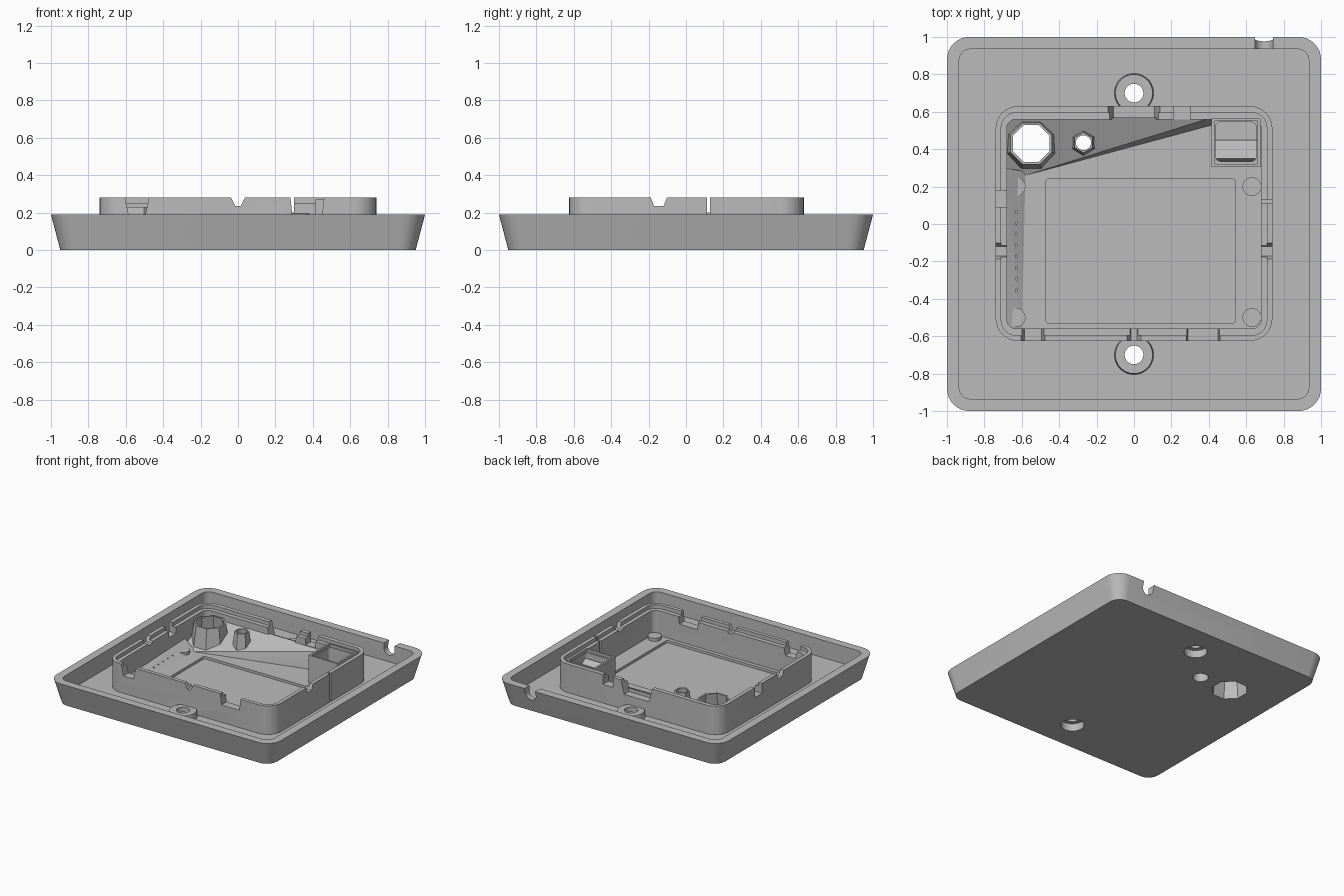
import bpy, bmesh, math
from mathutils import Matrix, Vector

old = bpy.data.objects.get("Cube")
if old:
    bpy.data.objects.remove(old, do_unlink=True)

grey = bpy.data.materials.new("plain_grey")
grey.use_nodes = True
grey.diffuse_color = (0.5, 0.5, 0.5, 1)
grey.node_tree.nodes["Principled BSDF"].inputs["Base Color"].default_value = (0.5, 0.5, 0.5, 1)

FLOOR = 0.05   # top of the base plate
TOP = 0.28     # top of the inner frame


def finish(name, bm):
    bmesh.ops.recalc_face_normals(bm, faces=bm.faces)
    mesh = bpy.data.meshes.new(name)
    bm.to_mesh(mesh)
    bm.free()
    ob = bpy.data.objects.new(name, mesh)
    bpy.context.collection.objects.link(ob)
    mesh.materials.append(grey)
    return ob


def outline(x0, x1, y0, y1, r, seg=8):
    pts = []
    corners = [(x1 - r, y1 - r), (x0 + r, y1 - r), (x0 + r, y0 + r), (x1 - r, y0 + r)]
    for k, (cx, cy) in enumerate(corners):
        for i in range(seg + 1):
            a = (k + i / seg) * math.pi / 2
            pts.append((cx + r * math.cos(a), cy + r * math.sin(a)))
    return pts


def loft(name, low, high, z0, z1):
    bm = bmesh.new()
    a = [bm.verts.new((x, y, z0)) for x, y in low]
    b = [bm.verts.new((x, y, z1)) for x, y in high]
    bm.faces.new(a)
    bm.faces.new(b)
    for i in range(len(a)):
        j = (i + 1) % len(a)
        bm.faces.new((a[i], a[j], b[j], b[i]))
    return finish(name, bm)


def slab(name, x0, x1, y0, y1, z0, z1, r=0.02):
    pts = outline(x0, x1, y0, y1, r)
    return loft(name, pts, pts, z0, z1)


def box(name, x0, x1, y0, y1, z0, z1):
    pts = [(x1, y1), (x0, y1), (x0, y0), (x1, y0)]
    return loft(name, pts, pts, z0, z1)


def cone(name, x, y, r0, r1, z0, z1, n=32):
    def ring(r):
        return [(x + r * math.cos(math.tau * (i + .5) / n),
                 y + r * math.sin(math.tau * (i + .5) / n)) for i in range(n)]
    return loft(name, ring(r0), ring(r1), z0, z1)


def hull(name, points):
    bm = bmesh.new()
    for p in points:
        bm.verts.new(p)
    bmesh.ops.convex_hull(bm, input=bm.verts)
    return finish(name, bm)


def cut(targets, cutters):
    for target in targets:
        for c in cutters:
            mod = target.modifiers.new("cut", "BOOLEAN")
            mod.object, mod.operation, mod.solver = c, "DIFFERENCE", "EXACT"
            bpy.context.view_layer.objects.active = target
            bpy.ops.object.modifier_apply(modifier=mod.name)
    for c in cutters:
        bpy.data.objects.remove(c, do_unlink=True)


def trapezoid(name, cx, cy, half_low, half_high, z0, along_x):
    # notch cutter running through one wall of the frame
    pts = []
    for h, z in ((half_low, z0), (half_high, TOP + .005), (half_high, TOP + .05)):
        for s in (-1, 1):
            for d in (-.08, .08):
                pts.append((cx + s * h, cy + d, z) if along_x else (cx + d, cy + s * h, z))
    return hull(name, pts)


# Tray with sloped sides
tray = loft("tray", outline(-.95, .95, -.95, .95, .09), outline(-1, 1, -1, 1, .12), 0, .19)
cord = cone("cord_cut", 0, 0, .048, .048, -.1, .1)
cord.data.transform(Matrix.Translation((.695, .98, .15)) @ Matrix.Rotation(math.pi / 2, 4, "X"))
cut([tray], [slab("tray_pocket", -.935, .935, -.935, .935, FLOOR, .3, .06),
             slab("panel_recess", -.47, .54, -.53, .24, .03, .3, .012),
             cord, box("cord_slot", .647, .743, .88, 1.1, .15, .3)])

# Inner frame with a stepped top
frame = slab("frame", -.74, .74, -.625, .63, .04, TOP, .12)
cut([frame], [slab("frame_hole", -.68, .68, -.56, .56, 0, .4, .05),
              slab("frame_step", -.71, .71, -.595, .595, .25, .4, .08)])

# Notches in the frame walls: centre, half widths, bottom, direction
notches = [(-.54, -.6, .045, .065, .19, True), (0, -.6, .015, .04, .235, True),
           (.37, -.6, .08, .09, .19, True), (.255, .6, .045, .045, .2, True),
           (0, .6, .11, .14, .17, True), (-.71, -.145, .025, .045, .235, False),
           (.71, -.145, .025, .045, .235, False), (-.71, .135, .045, .045, .2, False),
           (.73, .12, .008, .008, .06, False)]
cut([frame], [trapezoid("notch", *n) for n in notches])

# Sloped fillers along the back and one side
H = .2
back_ramp = hull("back_ramp", [(-.69, .57, H), (.42, .57, H), (-.69, .57, .04), (.42, .57, .04),
                               (-.69, .27, FLOOR), (-.58, .26, FLOOR), (.42, .53, FLOOR),
                               (-.69, .27, .04), (.42, .53, .04)])
side_ramp = hull("side_ramp", [(-.69, .3, .12), (-.69, -.57, .09), (-.58, .28, FLOOR),
                               (-.6, -.57, FLOOR), (-.69, .3, .04), (-.69, -.57, .04)])
cut([side_ramp], [box("vent", -.634, -.626, y, y + .012, .04, .2)
                  for y in [-.36 + .06 * i for i in range(8)]])

# Faceted hollow posts
large_post = cone("large_post", -.55, .43, .15, .12, .02, .23, 8)
small_post = cone("small_post", -.27, .435, .078, .055, .02, .23, 6)
cut([tray, back_ramp, side_ramp, large_post], [cone("large_bore", -.55, .43, .135, .105, -.01, .24, 8)])
cut([tray, back_ramp, small_post], [cone("small_bore", -.27, .435, .06, .04, -.01, .24, 12)])

# Screw bosses, counterbored from below
for label, y in (("front", -.7), ("back", .7)):
    boss = cone(label + "_screw_boss", 0, y, .108, .1, .02, .1)
    cut([boss, tray, frame], [cone("screw_hole", 0, y, .05, .05, -.1, .3),
                              cone("counterbore", 0, y, .085, .085, -.1, .06)])

# Rounded shelf behind the back boss
shelf = slab("back_shelf", -.13, .13, .51, .6, FLOOR, .17, .044)

# Low corner pads
for side in (-1, 1):
    for y in (.2, -.5):
        cone("corner_pad", side * .63, y, .05, .05, .04, .075)

# Socket housing in the back corner
socket = box("socket_housing", .415, .675, .305, .565, .04, .27)
cut([socket], [box("socket_ledge", .43, .66, .32, .55, .25, .4),
               slab("socket_hole", .435, .655, .335, .545, .12, .4, .03)])
hull("socket_wedge", [(x, y, z) for x in (.43, .66)
                      for y, z in ((.33, .11), (.45, .11), (.45, .13), (.33, .13), (.35, .21))])

# Sharp edges stay sharp, rounded walls look smooth
for ob in bpy.data.objects:
    if ob.type == "MESH" and ob.data.materials and ob.data.materials[0] == grey:
        bpy.ops.object.select_all(action="DESELECT")
        ob.select_set(True)
        bpy.context.view_layer.objects.active = ob
        bpy.ops.object.shade_smooth_by_angle(angle=math.radians(30))
